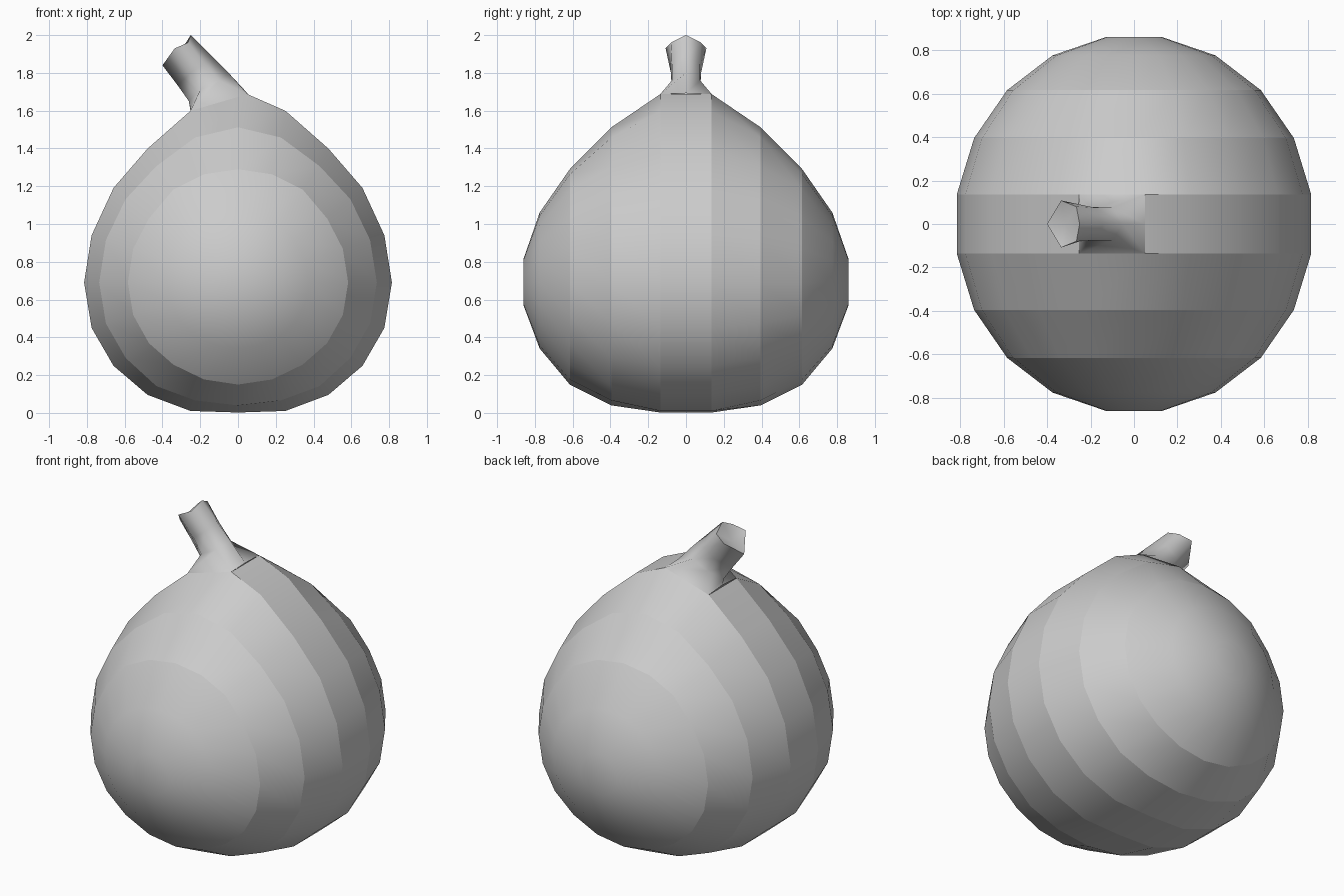
import bpy, bmesh
from math import sin, cos, radians

if "Cube" in bpy.data.objects:
    bpy.data.objects.remove(bpy.data.objects["Cube"])

# vertical profile: sphere height (-1..1) -> real z, giving the pear shape
PROFILE = [(-1, 0), (-.94, .01), (-.8, .095), (-.707, .15), (-.58, .25),
           (-.305, .45), (0, .69), (.305, .94), (.454, 1.06), (.58, 1.19),
           (.707, 1.29), (.8, 1.4), (.89, 1.51), (.94, 1.6), (1, 1.71)]


def height(w):
    for (a, za), (b, zb) in zip(PROFILE, PROFILE[1:]):
        if w <= b:
            return za + (zb - za) * (w - a) / (b - a)
    return PROFILE[-1][1]


def bridge(bm, rings):
    for a, b in zip(rings, rings[1:]):
        n = len(a)
        for i in range(n):
            bm.faces.new((a[i], a[(i + 1) % n], b[(i + 1) % n], b[i]))


def finish(bm, name):
    bmesh.ops.recalc_face_normals(bm, faces=bm.faces)
    for f in bm.faces:
        f.smooth = True
    me = bpy.data.meshes.new(name)
    bm.to_mesh(me)
    bm.free()
    ob = bpy.data.objects.new(name, me)
    bpy.context.collection.objects.link(ob)
    return ob


# fruit body: sphere with its poles along y, reshaped by the profile
SEG = 20
bm = bmesh.new()
rings = []
for j in range(10):
    lat = radians(-81 + 18 * j)
    ring = []
    for k in range(SEG):
        a = radians(18 * k)
        x = .825 * cos(lat) * sin(a)
        if j in (4, 5) and k == 0:
            x = .05          # widened seat for the stem
        ring.append(bm.verts.new((x, .87 * sin(lat), height(cos(lat) * cos(a)))))
    rings.append(ring)
bridge(bm, rings)
bm.faces.new(rings[0])
bm.faces.new(rings[-1])
seat = [rings[j][k].co.copy() for j, k in ((5, 0), (5, 19))]
hole = {rings[4][0], rings[5][0], rings[4][19], rings[5][19]}
bm.faces.remove(next(f for f in bm.faces if set(f.verts) == hole))
# visible bands between the middle rings
for e in bm.edges:
    a, b = (v.co.y for v in e.verts)
    if abs(a - b) < 1e-4 and abs(a) < .65:
        e.smooth = False
finish(bm, "fruit_body")

# stem: six-sided loft from the seat, narrow neck, flared tip
# each section lists upper, upper side, lower side, lower points
up, low = seat
sections = [
    [(up.x, 0, up.z + .005), tuple(up), tuple(low), (low.x, 0, low.z + .01)],
    [(-.05, 0, 1.80), (-.10, .075, 1.76), (-.20, .075, 1.71), (-.26, 0, 1.65)],
    [(-.14, 0, 1.89), (-.18, .075, 1.85), (-.25, .08, 1.80), (-.32, 0, 1.735)],
    [(-.25, 0, 2.0), (-.265, .08, 1.96), (-.335, .108, 1.93), (-.40, 0, 1.84)],
]
bm = bmesh.new()
rings = []
for u, s1, s2, l in sections:
    loop = [u, s1, s2, l] + [(p[0], -p[1], p[2]) for p in (s2, s1)]
    rings.append([bm.verts.new(p) for p in loop])
bridge(bm, rings)
# slightly sunken cut end
tip = bm.verts.new((-.315, 0, 1.90))
for i in range(6):
    bm.faces.new((rings[-1][i], rings[-1][(i + 1) % 6], tip))
for i in range(6):
    bm.edges.get((rings[-1][i], rings[-1][(i + 1) % 6])).smooth = False
finish(bm, "stem")
